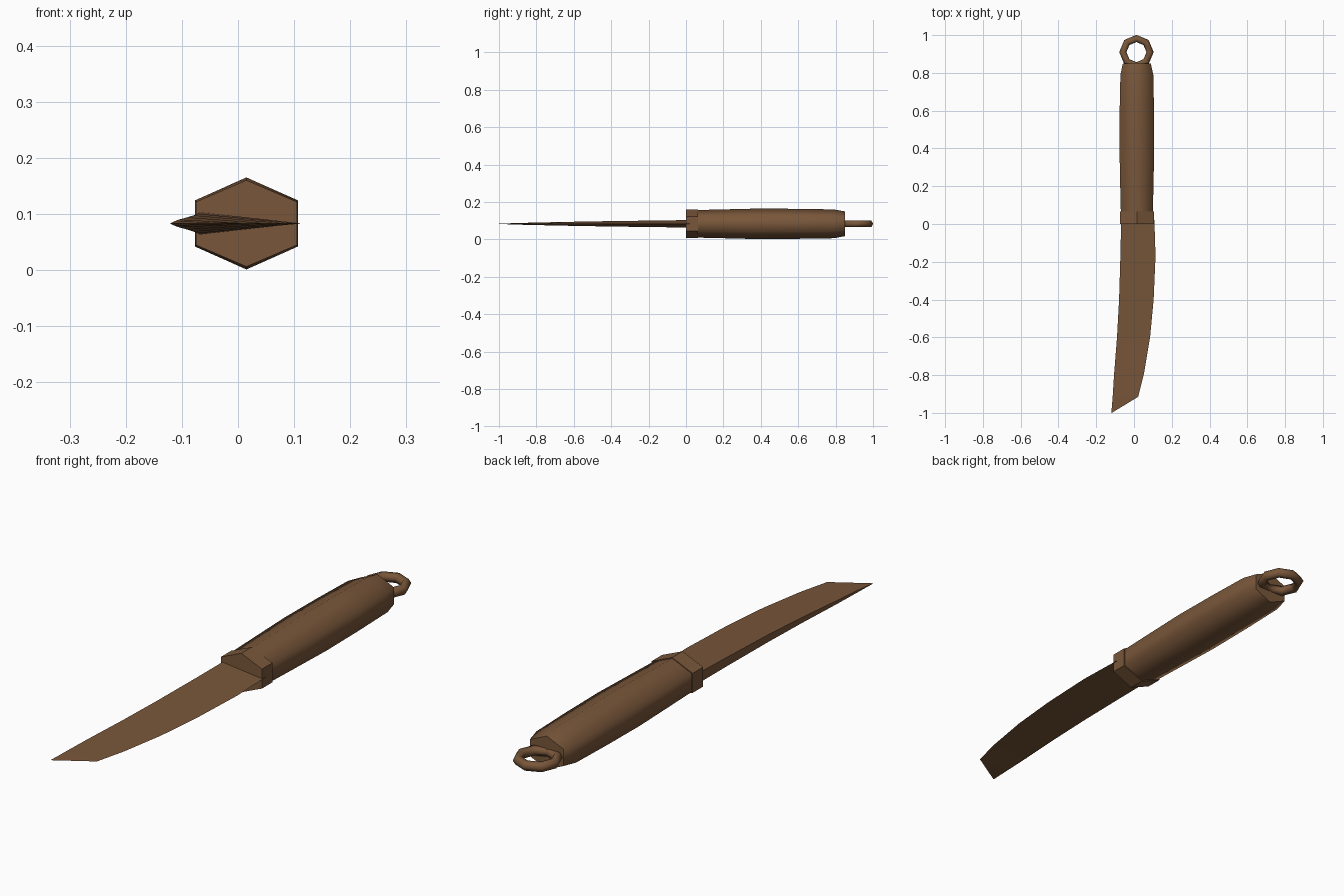
import bpy
import math

cube = bpy.data.objects.get("Cube")
if cube:
    bpy.data.objects.remove(cube)

CX, CZ = 0.015, 0.083

brown = bpy.data.materials.new("brown")
brown.use_nodes = True
colour = (0.19, 0.094, 0.042, 1)
brown.diffuse_color = colour
brown.node_tree.nodes["Principled BSDF"].inputs["Base Color"].default_value = colour


def loft(name, rings, smooth=False):
    """Skin equal-sized rings of points and cap both ends with flat faces."""
    n = len(rings[0])
    verts = [p for ring in rings for p in ring]
    faces = []
    for r in range(len(rings) - 1):
        for i in range(n):
            j = (i + 1) % n
            faces.append((r * n + i, r * n + j, (r + 1) * n + j, (r + 1) * n + i))
    sides = len(faces)
    last = (len(rings) - 1) * n
    faces += [tuple(reversed(range(n))), tuple(range(last, last + n))]
    mesh = bpy.data.meshes.new(name)
    mesh.from_pydata(verts, [], faces)
    for k, poly in enumerate(mesh.polygons):
        poly.use_smooth = smooth and k < sides
    mesh.materials.append(brown)
    obj = bpy.data.objects.new(name, mesh)
    bpy.context.collection.objects.link(obj)
    return obj


def hexagon(y, half_width, half_height):
    """Six-sided section with a point at the top and upright sides."""
    ring = []
    for i in range(6):
        a = math.radians(90 - 60 * i)
        ring.append((CX + half_width * math.cos(a) / math.cos(math.pi / 6),
                     y, CZ + half_height * math.sin(a)))
    return ring


# Handle: swells in the middle, tapers at the butt
handle_profile = [(0.03, 0.084, 0.073), (0.2, 0.088, 0.077), (0.4, 0.092, 0.082),
                  (0.6, 0.091, 0.08), (0.79, 0.087, 0.077), (0.85, 0.074, 0.066)]
loft("handle", [hexagon(*s) for s in handle_profile], smooth=True)

# Collar between handle and blade
loft("collar", [hexagon(0.0, 0.09, 0.077), hexagon(0.065, 0.09, 0.077)])

# Blade: thick spine on the right, thin cutting edge on the left
# (y, spine x, edge x, half thickness)
blade_profile = [(0.02, -0.068, 0.108, 0.02), (-0.17, -0.072, 0.114, 0.0175),
                 (-0.4, -0.079, 0.104, 0.0145), (-0.6, -0.09, 0.085, 0.011),
                 (-0.79, -0.105, 0.053, 0.007), (-0.915, -0.113, 0.022, 0.004),
                 (-1.0, -0.12, -0.118, 0.0005)]
loft("blade", [[(s, y, CZ + t), (s, y, CZ - t), (e, y, CZ)]
               for y, s, e, t in reversed(blade_profile)])

# Hanging ring at the butt
bpy.ops.mesh.primitive_torus_add(location=(CX - 0.002, 0.91, CZ), major_segments=8,
                                 minor_segments=6, major_radius=0.072, minor_radius=0.019)
ring = bpy.context.object
ring.name = "hanging_ring"
ring.data.materials.append(brown)
bpy.ops.object.shade_smooth()

# Make all lofted surfaces face outwards
for name in ("handle", "collar", "blade"):
    obj = bpy.data.objects[name]
    bpy.ops.object.select_all(action="DESELECT")
    obj.select_set(True)
    bpy.context.view_layer.objects.active = obj
    bpy.ops.object.mode_set(mode="EDIT")
    bpy.ops.mesh.select_all(action="SELECT")
    bpy.ops.mesh.normals_make_consistent(inside=False)
    bpy.ops.object.mode_set(mode="OBJECT")
